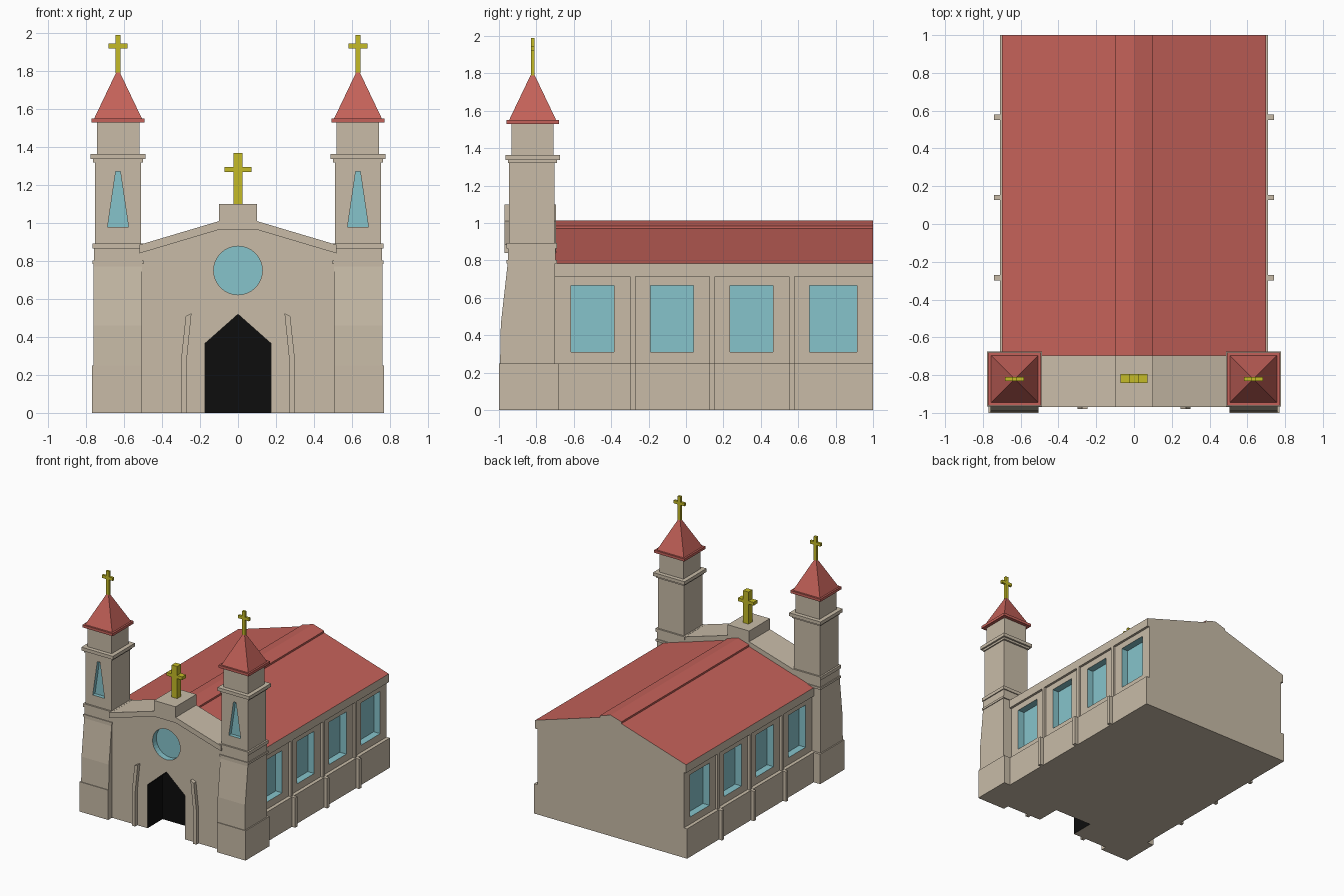
import bpy, bmesh, math

if "Cube" in bpy.data.objects:
    bpy.data.objects.remove(bpy.data.objects["Cube"])


def material(name, rgb):
    m = bpy.data.materials.new(name)
    m.diffuse_color = (*rgb, 1)
    m.use_nodes = True
    m.node_tree.nodes["Principled BSDF"].inputs["Base Color"].default_value = m.diffuse_color
    return m


STONE = material("stone", (0.58, 0.50, 0.39))
RED = material("roof_red", (0.55, 0.12, 0.10))
GLASS = material("glass_blue", (0.24, 0.55, 0.60))
GOLD = material("gold", (0.56, 0.50, 0.02))
BLACK = material("black", (0.004, 0.004, 0.004))


def prism(name, pts, axis, a, b, mat=STONE):
    """Extrude a profile: (y,z) along x, (x,z) along y, or (x,y) along z."""
    i = "xyz".index(axis)
    bm = bmesh.new()
    rings = []
    for t in (a, b):
        ring = []
        for p in pts:
            co = list(p)
            co.insert(i, t)
            ring.append(bm.verts.new(co))
        rings.append(ring)
    lo, hi = rings
    bm.faces.new(lo)
    bm.faces.new(hi)
    for k in range(len(pts)):
        n = (k + 1) % len(pts)
        bm.faces.new((lo[k], lo[n], hi[n], hi[k]))
    bmesh.ops.recalc_face_normals(bm, faces=bm.faces)
    me = bpy.data.meshes.new(name)
    bm.to_mesh(me)
    bm.free()
    me.materials.append(mat)
    ob = bpy.data.objects.new(name, me)
    bpy.context.collection.objects.link(ob)
    return ob


def box(name, x, y, z, mat=STONE):
    return prism(name, [(x[0], y[0]), (x[1], y[0]), (x[1], y[1]), (x[0], y[1])], "z", *z, mat)


def block(name, cx, cy, h, z, mat=STONE):
    return box(name, (cx - h, cx + h), (cy - h, cy + h), z, mat)


def cut(target, cutter):
    """Recess whose inner faces keep the cutter's colour."""
    cutter.hide_render = True
    mod = target.modifiers.new("recess", "BOOLEAN")
    mod.operation = "DIFFERENCE"
    mod.solver = "EXACT"
    mod.material_mode = "TRANSFER"
    mod.object = cutter
    bpy.context.view_layer.objects.active = target
    bpy.ops.object.modifier_apply(modifier=mod.name)
    bpy.data.objects.remove(cutter)


def mirrored(half):
    """Complete a right-hand half profile about x = 0."""
    return half + [(-x, z) for x, z in reversed(half) if x > 0]


def cross(name, x, y, z0, z1, w, d, bar_w, bar_z):
    z2, z3 = bar_z
    half = [(w, z0), (w, z2), (bar_w, z2), (bar_w, z3), (w, z3), (w, z1)]
    ob = prism(name, mirrored(half), "y", y - d, y + d, GOLD)
    ob.location.x = x


# nave: plinth, wall, eave and gabled roof with raised ridge
nave = prism("nave", mirrored([(0.71, 0), (0.71, 0.25), (0.68, 0.25), (0.68, 0.715), (0.70, 0.715),
                               (0.70, 0.785), (0.1, 0.97), (0.1, 0.985), (0, 1.015)]), "y", -0.70, 1.0)
nave.data.materials.append(RED)
for f in nave.data.polygons:
    if f.center.z > 0.8 and abs(f.normal.y) < 0.5:
        f.material_index = 1

# side windows and buttresses
for s, side in ((-1, "left"), (1, "right")):
    for y0, y1 in ((-0.615, -0.385), (-0.19, 0.04), (0.235, 0.465), (0.66, 0.915)):
        cut(nave, box("window_cutter", sorted((s * 0.62, s * 0.8)), (y0, y1), (0.31, 0.665), GLASS))
    for y in (-0.285, 0.14, 0.565):
        box(f"{side}_buttress", sorted((s * 0.66, s * 0.74)), (y - 0.014, y + 0.014), (0, 0.25))
        box(f"{side}_pilaster", sorted((s * 0.66, s * 0.70)), (y - 0.014, y + 0.014), (0.25, 0.715))

# front wall with door and round window
top = [(0.52, 0.885), (0.1, 1.01), (0.1, 1.10)]
facade = prism("front_wall", mirrored([(0.52, 0)] + top), "y", -0.95, -0.695)
cut(facade, prism("door_cutter", mirrored([(0.175, -0.1), (0.175, 0.365), (0, 0.52)]),
                  "y", -1.1, -0.75, BLACK))
circle = [(0.128 * math.cos(k * math.tau / 32), 0.75 + 0.128 * math.sin(k * math.tau / 32)) for k in range(32)]
cut(facade, prism("round_window_cutter", circle, "y", -1.1, -0.90, GLASS))
prism("front_cornice", mirrored(top[::-1] + [(0.52, 0.84), (0.1, 0.965)]), "y", -0.97, -0.94)
cross("main_cross", 0, -0.818, 1.10, 1.37, 0.025, 0.025, 0.072, (1.268, 1.295))

for s, side in ((-1, "left"), (1, "right")):
    # bent strip beside the door
    strip = [(0.27, 0), (0.30, 0), (0.30, 0.28), (0.275, 0.51), (0.245, 0.525), (0.27, 0.28)]
    prism(f"{side}_door_strip", [(s * x, z) for x, z in strip], "y", -0.98, -0.94)

    # tower base, battered towards the front
    cx, cy = s * 0.632, -0.825
    xs = sorted((s * 0.505, s * 0.76))
    prism(f"{side}_tower_base", [(-0.70, 0.2), (-0.995, 0.2), (-0.99, 0.46), (-0.955, 0.77),
                                 (-0.955, 0.80), (-0.70, 0.80)], "x", *xs)
    box(f"{side}_tower_plinth", sorted((s * 0.505, s * 0.77)), (-1.0, -0.68), (0, 0.25))
    # mouldings and shaft
    block(f"{side}_tower_lower_band", cx, cy, 0.134, (0.785, 0.803))
    block(f"{side}_tower_frieze", cx, cy, 0.127, (0.80, 0.865))
    block(f"{side}_tower_upper_band", cx, cy, 0.135, (0.865, 0.893))
    shaft = block(f"{side}_tower_shaft", cx, cy, 0.121, (0.89, 1.33))
    lancet = [(cx - 0.055, 0.98), (cx + 0.055, 0.98), (cx + 0.012, 1.272), (cx - 0.012, 1.272)]
    cut(shaft, prism("lancet_cutter", lancet, "y", -1.1, -0.915, GLASS))
    block(f"{side}_tower_belt_lower", cx, -0.82, 0.131, (1.32, 1.337))
    block(f"{side}_tower_belt_upper", cx, -0.82, 0.146, (1.337, 1.365))
    block(f"{side}_belfry", cx, -0.82, 0.112, (1.36, 1.53))
    # spire with eave plate and cross
    block(f"{side}_spire_eave", cx, -0.82, 0.14, (1.53, 1.552), RED)
    bpy.ops.mesh.primitive_cone_add(vertices=4, radius1=0.126 * math.sqrt(2), radius2=0.008, depth=0.252,
                                    location=(cx, -0.82, 1.676), rotation=(0, 0, math.pi / 4))
    spire = bpy.context.object
    spire.name = f"{side}_spire"
    spire.data.materials.append(RED)
    cross(f"{side}_tower_cross", cx, -0.82, 1.79, 1.99, 0.013, 0.01, 0.05, (1.92, 1.945))
